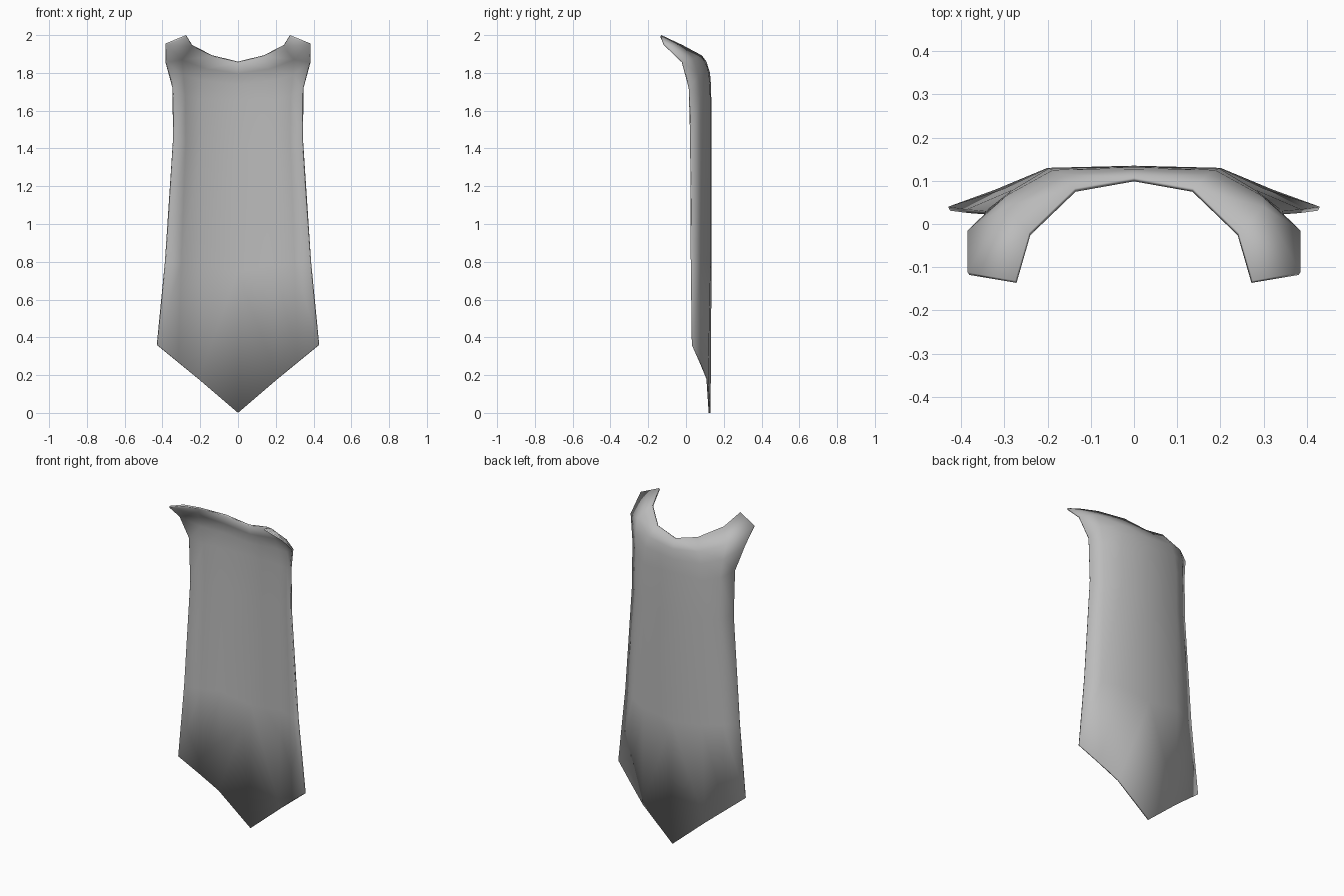
import bpy, bmesh

if "Cube" in bpy.data.objects:
    bpy.data.objects.remove(bpy.data.objects["Cube"])

# Half of the cape: each row runs from the centre line to the free edge
ROWS = [
    # neckline, ending at the inner corner of the shoulder tab
    [(0, .108, 1.86), (.137, .083, 1.893), (.243, -.02, 1.948), (.275, -.131, 2.0)],
    # collar, ending at the outer corner of the shoulder tab
    [(0, .127, 1.80), (.172, .115, 1.825), (.300, .040, 1.875), (.385, -.112, 1.955)],
    # shoulder
    [(0, .132, 1.74), (.188, .125, 1.76), (.295, .066, 1.79), (.385, -.015, 1.86)],
    [(0, .134, 1.66), (.197, .129, 1.66), (.285, .076, 1.68), (.347, .022, 1.72)],
    # hanging cloth
    [(0, .135, 1.40), (.198, .130, 1.42), (.282, .079, 1.43), (.344, .030, 1.45)],
    [(0, .135, 0.75), (.200, .130, 0.78), (.305, .080, 0.79), (.387, .034, 0.80)],
    # pointed hem
    [(0, .130, 0.00), (.210, .118, 0.18), (.320, .080, 0.27), (.430, .040, 0.36)],
]

bm = bmesh.new()
grid = [[bm.verts.new(p) for p in row] for row in ROWS]
for upper, lower in zip(grid, grid[1:]):
    for i in range(3):
        bm.faces.new((upper[i], upper[i + 1], lower[i + 1], lower[i]))
bm.normal_update()
# outside of the cloth faces the back
if sum(f.normal.y for f in bm.faces) < 0:
    bmesh.ops.reverse_faces(bm, faces=bm.faces[:])
mesh = bpy.data.meshes.new("cape")
bm.to_mesh(mesh)
bm.free()

cape = bpy.data.objects.new("cape", mesh)
bpy.context.collection.objects.link(cape)

# Other half and cloth thickness
mirror = cape.modifiers.new("mirror", 'MIRROR')
mirror.use_clip = True
shell = cape.modifiers.new("thickness", 'SOLIDIFY')
shell.thickness = 0.01
shell.offset = -1

# Plain grey cloth
cloth = bpy.data.materials.new("grey cloth")
cloth.diffuse_color = (.5, .5, .5, 1)
cloth.use_nodes = True
cloth.node_tree.nodes["Principled BSDF"].inputs["Base Color"].default_value = cloth.diffuse_color
mesh.materials.append(cloth)

bpy.context.view_layer.objects.active = cape
cape.select_set(True)
bpy.ops.object.shade_smooth()
